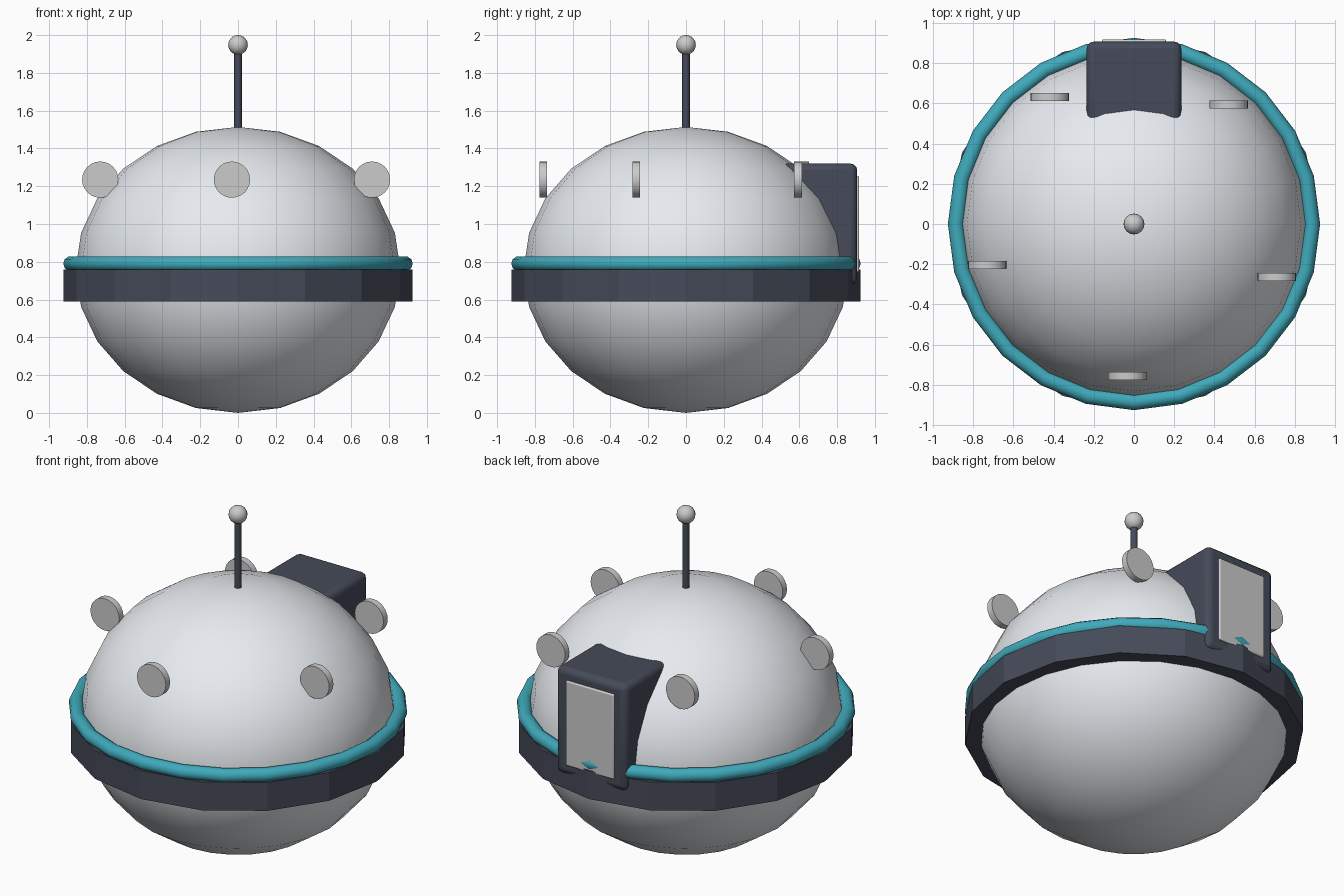
import bpy, math

if "Cube" in bpy.data.objects:
    bpy.data.objects.remove(bpy.data.objects["Cube"])


def material(name, rgb):
    m = bpy.data.materials.new(name)
    m.diffuse_color = (*rgb, 1)
    m.use_nodes = True
    m.node_tree.nodes["Principled BSDF"].inputs["Base Color"].default_value = m.diffuse_color
    return m


SHELL = material("pale_shell", (0.80, 0.83, 0.87))
DARK = material("dark_slate", (0.06, 0.07, 0.10))
TEAL = material("teal", (0.05, 0.40, 0.50))


def finish(name, mat=None, smooth=30):
    ob = bpy.context.object
    ob.name = name
    bpy.ops.object.transform_apply(location=False, rotation=True, scale=True)
    if mat:
        ob.data.materials.append(mat)
    if smooth:
        bpy.ops.object.shade_smooth_by_angle(angle=math.radians(smooth))
    return ob


def box(name, lo, hi, bevel, mat=None):
    bpy.ops.mesh.primitive_cube_add(size=1, location=[(a + b) / 2 for a, b in zip(lo, hi)])
    bpy.context.object.scale = [b - a for a, b in zip(lo, hi)]
    ob = finish(name, mat, 40)
    mod = ob.modifiers.new("rounded", 'BEVEL')
    mod.width, mod.segments = bevel, 3
    return ob


# Squashed spherical body
bpy.ops.mesh.primitive_uv_sphere_add(segments=24, ring_count=12, radius=1, location=(0, 0, 0.757))
bpy.context.object.scale = (0.86, 0.86, 0.757)
finish("body", SHELL, 60)

# Faceted belt with a teal ring on top
bpy.ops.mesh.primitive_cylinder_add(vertices=16, radius=0.925, depth=0.17, location=(0, 0, 0.675))
finish("belt", DARK, 0)
bpy.ops.mesh.primitive_torus_add(major_segments=24, minor_segments=10, major_radius=0.885,
                                 minor_radius=0.04, location=(0, 0, 0.79))
finish("belt_ring", TEAL, 60)

# Antenna and its tip
bpy.ops.mesh.primitive_cylinder_add(vertices=12, radius=0.02, depth=0.45, location=(0, 0, 1.705))
finish("antenna_rod", DARK, 40)
bpy.ops.mesh.primitive_uv_sphere_add(segments=16, ring_count=10, radius=0.052, location=(0, 0, 1.948))
finish("antenna_tip", None, 60)

# Five discs around the dome, all facing forward
for i in range(5):
    a = 0.9 + i * math.tau / 5
    bpy.ops.mesh.primitive_cylinder_add(
        vertices=24, radius=0.096, depth=0.04, rotation=(math.pi / 2, 0, 0),
        location=(0.757 * math.cos(a), 0.757 * math.sin(a), 1.235))
    finish(f"dome_disc_{i + 1}", None, 40)

# Backpack with a panel on its rear
box("backpack", (-0.235, 0.50, 0.68), (0.235, 0.906, 1.32), 0.035, DARK)
box("backpack_panel", (-0.16, 0.885, 0.745), (0.16, 0.917, 1.255), 0.008)
